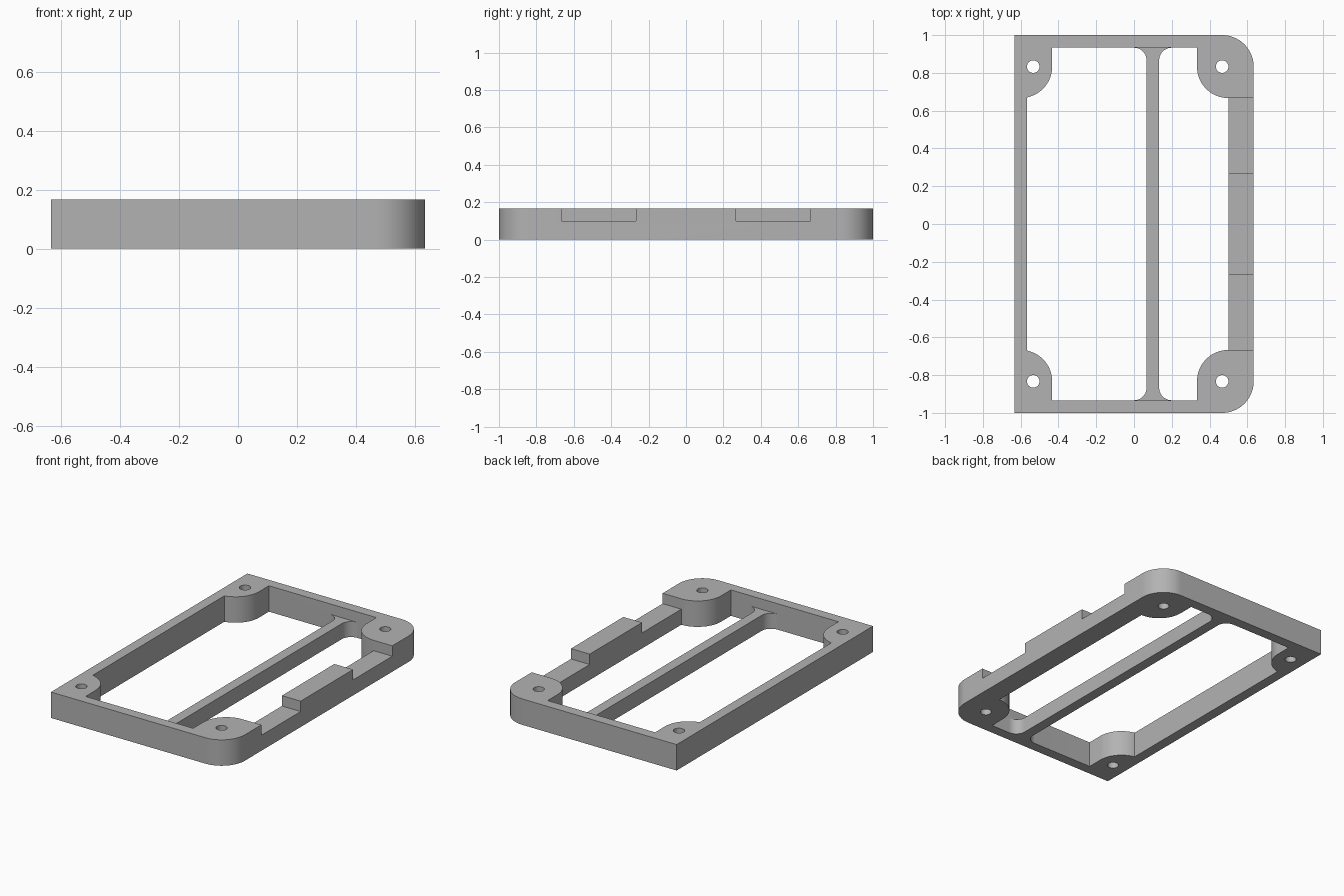
import bpy, bmesh
from math import cos, sin, radians, degrees, acos

H = 0.167          # frame height
LOW = 0.1          # height of the crossbar and notch floors
R = 0.1667         # corner and lug radius
HOLE_Y = 0.8333    # lug and screw hole distance from the middle
WALL_Y = 0.9333    # inner face of the end walls

old = bpy.data.objects.get("Cube")
if old:
    bpy.data.objects.remove(old, do_unlink=True)

grey = bpy.data.materials.new("grey plastic")
grey.use_nodes = True
colour = (0.45, 0.45, 0.45, 1)
grey.diffuse_color = colour
grey.node_tree.nodes["Principled BSDF"].inputs["Base Color"].default_value = colour


def arc(cx, cy, r, start, end, n=20):
    angles = [radians(start + (end - start) * i / n) for i in range(n + 1)]
    return [(cx + r * cos(a), cy + r * sin(a)) for a in angles]


def mirror_y(half):
    """Close a half outline by reflecting it across the x axis."""
    return half + [(x, -y) for x, y in reversed(half)]


def rect(x0, x1, y0, y1):
    return [(x0, y0), (x1, y0), (x1, y1), (x0, y1)]


def prism(name, outline, z0, z1):
    bm = bmesh.new()
    face = bm.faces.new([bm.verts.new((x, y, z0)) for x, y in outline])
    top = bmesh.ops.extrude_face_region(bm, geom=[face])["geom"]
    bmesh.ops.translate(bm, vec=(0, 0, z1 - z0),
                        verts=[v for v in top if isinstance(v, bmesh.types.BMVert)])
    bmesh.ops.recalc_face_normals(bm, faces=bm.faces)
    mesh = bpy.data.meshes.new(name)
    bm.to_mesh(mesh)
    bm.free()
    mesh.materials.append(grey)
    obj = bpy.data.objects.new(name, mesh)
    bpy.context.collection.objects.link(obj)
    return obj


def combine(target, tool, operation):
    mod = target.modifiers.new(tool.name, "BOOLEAN")
    mod.operation, mod.object, mod.solver = operation, tool, "EXACT"
    bpy.context.view_layer.objects.active = target
    bpy.ops.object.modifier_apply(modifier=mod.name)
    bpy.data.objects.remove(tool, do_unlink=True)


# Outer body: square corners on one side, rounded on the other
frame = prism("frame", mirror_y(arc(0.4667, HOLE_Y, R, 0, 90) + [(-0.6333, 1)]), 0, H)

# Central opening that leaves the four rounded screw lugs standing
lug_end = -degrees(acos(0.2))
opening = mirror_y(arc(0.5, HOLE_Y, R, 270, 180)
                   + [(0.3333, WALL_Y), (-0.4333, WALL_Y)]
                   + arc(-0.6, HOLE_Y, R, 0, lug_end))
combine(frame, prism("opening_cutter", opening, -0.1, H + 0.1), "DIFFERENCE")

# Notches in the wide rail and screw holes in the lugs
for side in (-1, 1):
    y0, y1 = sorted((side * 0.2667, side * 0.6667))
    combine(frame, prism("notch_cutter", rect(0.45, 0.7, y0, y1), LOW, H + 0.1), "DIFFERENCE")
    for x in (-0.5333, 0.4667):
        hole = arc(x, side * HOLE_Y, 0.0333, 0, 348.75, 31)
        combine(frame, prism("hole_cutter", hole, -0.1, H + 0.1), "DIFFERENCE")

# Low crossbar with flared ends running into the end walls
r = 0.0667
bar = mirror_y(arc(0.2, WALL_Y - r, r, 180, 90, 12)
               + [(0.2, WALL_Y + 0.03), (0, WALL_Y + 0.03)]
               + arc(0, WALL_Y - r, r, 90, 0, 12))
combine(frame, prism("crossbar", bar, 0, LOW), "UNION")

# Smooth curved walls, crisp edges
bpy.ops.object.select_all(action="DESELECT")
frame.select_set(True)
bpy.context.view_layer.objects.active = frame
bpy.ops.object.shade_smooth_by_angle(angle=radians(30))
